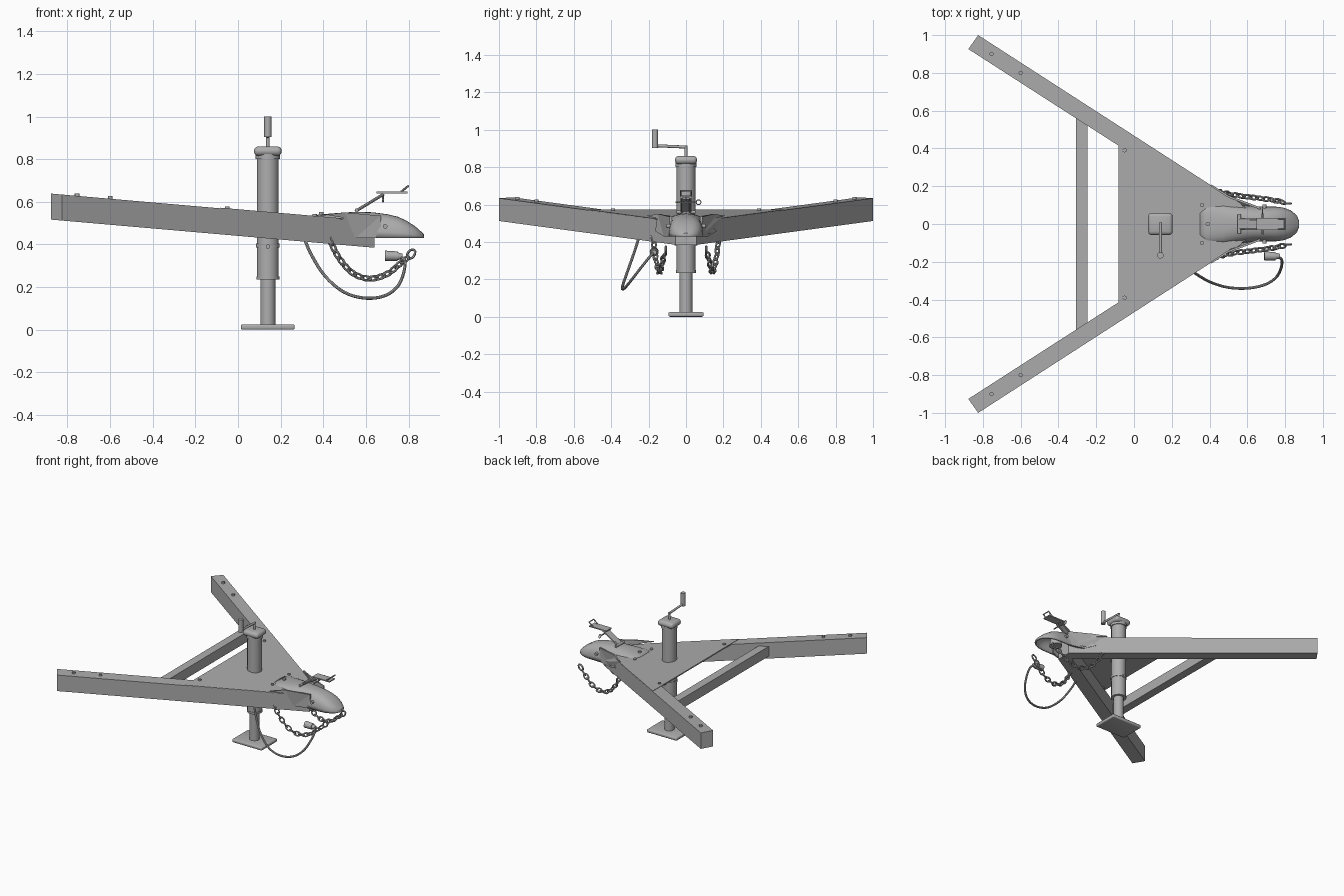
import bpy, bmesh, math
from mathutils import Vector, Matrix

if "Cube" in bpy.data.objects:
    bpy.data.objects.remove(bpy.data.objects["Cube"])

grey = bpy.data.materials.new("steel_grey")
grey.diffuse_color = (0.42, 0.42, 0.42, 1)
grey.use_nodes = True
grey.node_tree.nodes["Principled BSDF"].inputs["Base Color"].default_value = grey.diffuse_color


def finish(name, bm, smooth=True):
    bmesh.ops.recalc_face_normals(bm, faces=bm.faces)
    me = bpy.data.meshes.new(name)
    bm.to_mesh(me)
    bm.free()
    me.materials.append(grey)
    ob = bpy.data.objects.new(name, me)
    bpy.context.collection.objects.link(ob)
    if smooth:
        bpy.ops.object.select_all(action='DESELECT')
        bpy.context.view_layer.objects.active = ob
        ob.select_set(True)
        bpy.ops.object.shade_smooth_by_angle(angle=math.radians(35))
    return ob


def slab(name, poly, low, high):
    """Plan outline extruded between two height functions of x."""
    bm = bmesh.new()
    b = [bm.verts.new((x, y, low(x))) for x, y in poly]
    t = [bm.verts.new((x, y, high(x))) for x, y in poly]
    bm.faces.new(b)
    bm.faces.new(t)
    for i in range(len(poly)):
        j = (i + 1) % len(poly)
        bm.faces.new((b[i], b[j], t[j], t[i]))
    return finish(name, bm, False)


def rod(name, a, b, r1, r2=None, n=24):
    a, b = Vector(a), Vector(b)
    m = Matrix.Translation((a + b) / 2) @ (b - a).to_track_quat('Z', 'Y').to_matrix().to_4x4()
    bm = bmesh.new()
    bmesh.ops.create_cone(bm, cap_ends=True, segments=n, radius1=r1,
                          radius2=r1 if r2 is None else r2, depth=(b - a).length, matrix=m)
    return finish(name, bm)


def box(name, c, s, bevel=0, rot=0, edges=None):
    bm = bmesh.new()
    m = Matrix.Translation(c) @ Matrix.Rotation(rot, 4, 'Y') @ Matrix.Diagonal((*s, 1))
    bmesh.ops.create_cube(bm, size=1, matrix=m)
    if bevel:
        bmesh.ops.bevel(bm, geom=list(bm.edges), offset=bevel, segments=3, profile=0.5,
                        affect='EDGES')
    return finish(name, bm, bevel > 0)


def spline(pts, steps=24):
    """Smooth path through the points."""
    p = [Vector(q) for q in pts]
    p = [2 * p[0] - p[1]] + p + [2 * p[-1] - p[-2]]
    out = []
    for i in range(1, len(p) - 2):
        for k in range(steps):
            t = k / steps
            out.append(0.5 * (2 * p[i] + (p[i + 1] - p[i - 1]) * t
                       + (2 * p[i - 1] - 5 * p[i] + 4 * p[i + 1] - p[i + 2]) * t * t
                       + (3 * p[i] - p[i - 1] - 3 * p[i + 1] + p[i + 2]) * t ** 3))
    return out + [p[-2]]


def tube(name, paths, r, sides=8, closed=False):
    """Round wire swept along each path, all joined in one mesh."""
    bm = bmesh.new()
    for path in paths:
        n, rings, up = len(path), [], None
        for i, p in enumerate(path):
            d = (path[(i + 1) % n] - path[i - 1]) if closed else \
                (path[min(i + 1, n - 1)] - path[max(i - 1, 0)])
            d.normalize()
            up = d.orthogonal() if up is None else up - d * up.dot(d)
            up.normalize()
            side = d.cross(up)
            rings.append([bm.verts.new(p + r * (up * math.cos(a) + side * math.sin(a)))
                          for a in (2 * math.pi * k / sides for k in range(sides))])
        for i in range(n if closed else n - 1):
            A, B = rings[i], rings[(i + 1) % n]
            for k in range(sides):
                l = (k + 1) % sides
                bm.faces.new((A[k], A[l], B[l], B[k]))
        if not closed:
            bm.faces.new(rings[0])
            bm.faces.new(rings[-1])
    return finish(name, bm)


def oval(c, d, side, a, b, n=12):
    return [c + d * (a * math.cos(t)) + side * (b * math.sin(t))
            for t in (2 * math.pi * k / n for k in range(n))]


# sloping frame heights
top = lambda x: 0.638 - 0.087 * (x + 0.87)
bottom = lambda x: top(x) - 0.122

for s, side in ((1, "left"), (-1, "right")):
    # main beam with its square-cut rear end
    slab("beam_" + side, [(-.825, s * 1.0), (.64, s * .055), (.64, 0), (.563, 0),
                          (-.877, s * .926)], bottom, top)
    # bolts
    for i, (x, y) in enumerate(((-.755, .9), (-.6, .8), (-.05, .39), (.36, .1))):
        rod(f"bolt_{side}_{i}", (x, s * y, top(x) - .01), (x, s * y, top(x) + .012), .011, n=12)
    rod("coupler_bolt_" + side, (.69, s * .07, .485), (.69, s * .103, .485), .011, n=12)

    # coupler cheek wrapping the outer beam face
    bm = bmesh.new()
    outline = [(.41, .54), (.57, .512), (.48, .458), (.55, .43), (.67, .43), (.67, .535), (.5, .55)]
    yf = lambda x: max(.006 + 1.0 - .645 * (x + .825), .088)
    inner = [bm.verts.new((x, s * (yf(x) - .012), z)) for x, z in outline]
    outer = [bm.verts.new((x, s * yf(x), z)) for x, z in outline]
    f = [bm.faces.new(inner), bm.faces.new(outer)]
    for i in range(len(outline)):
        j = (i + 1) % len(outline)
        bm.faces.new((inner[i], inner[j], outer[j], outer[i]))
    bmesh.ops.triangulate(bm, faces=f)
    finish("coupler_cheek_" + side, bm, False)

    # safety chain, alternate links turned a quarter
    path = spline([(.43, s * .175, .42), (.475, s * .165, .335), (.54, s * .152, .265),
                   (.62, s * .142, .24), (.70, s * .132, .262), (.76, s * .122, .31),
                   (.80, s * .112, .34)])
    dist, links, flip = 1, [], False
    for i in range(1, len(path)):
        dist += (path[i] - path[i - 1]).length
        if dist > .034:
            dist, flip = 0, not flip
            d = (path[i] - path[i - 1]).normalized()
            u = d.cross(Vector((0, 1, 0))).normalized()
            v = d.cross(u)
            w = (u + v if flip else u - v).normalized()
            links.append(oval(path[i], d, w, .024, .014))
    tube("chain_" + side, links, .0055, 6, True)
    tube("chain_hook_" + side, [oval(Vector((.812, s * .108, .355)), Vector((.6, 0, .8)),
                                     Vector((.8, 0, -.6)), .024, .016)], .006, 6, True)

# gusset plate and cross bar
slab("gusset_plate", [(-.083, .412), (-.083, .52), (.46, .17), (.56, .06), (.56, -.06),
                      (.46, -.17), (-.083, -.52), (-.083, -.412)],
     lambda x: top(x) - .006, lambda x: top(x) + .003)
slab("cross_bar", [(-.307, .56), (-.245, .52), (-.245, -.52), (-.307, -.56)],
     lambda x: .485, lambda x: .56)

# coupler shell: arched sections, open underneath
bm = bmesh.new()
rings, N = [], 20
for x, w, lo, hi in ((.35, .07, .53, .537), (.39, .1, .515, .541), (.47, .112, .475, .548),
                     (.55, .104, .435, .553), (.63, .094, .43, .551), (.70, .092, .43, .542),
                     (.75, .092, .43, .53), (.79, .087, .43, .512), (.83, .072, .43, .486),
                     (.86, .048, .43, .46), (.873, .02, .43, .447)):
    row = []
    for k in range(N + 1):
        a = math.pi * k / N
        c, q = math.cos(a), math.sin(a)
        row.append(bm.verts.new((x, w * math.copysign(abs(c) ** .75, c),
                                 lo + (hi - lo) * q ** .75)))
    rings.append(row)
for A, B in zip(rings, rings[1:]):
    for k in range(N):
        bm.faces.new((A[k], A[k + 1], B[k + 1], B[k]))
bm.faces.new(rings[-1])
shell = finish("coupler_shell", bm)
mod = shell.modifiers.new("thickness", 'SOLIDIFY')
mod.thickness = .01
mod.offset = -1
rod("coupler_rear_bolt", (.39, 0, .535), (.39, 0, .552), .011, n=12)
# ball clamp inside the coupler
rod("ball_clamp", (.71, 0, .44), (.71, 0, .53), .045, .03)

# latch: pivot, arms, plate, handle and safety pin
rod("latch_pivot", (.557, -.05, .56), (.557, .05, .56), .009, n=12)
for s in (1, -1):
    tube(f"latch_arm_{s}", [[Vector((.55, s * .022, .555)), Vector((.685, s * .022, .637))]], .007)
box("latch_web", (.615, 0, .597), (.14, .04, .008), rot=-math.radians(31))
box("latch_plate", (.722, 0, .644), (.145, .064, .008))
tube("latch_handle", [[Vector(p) for p in ((.765, -.028, .647), (.798, -.028, .674),
                       (.798, .028, .674), (.765, .028, .647))]], .005)
rod("latch_post", (.68, 0, .60), (.68, 0, .645), .004, n=8)
rod("safety_pin", (.68, -.055, .612), (.68, .055, .612), .005, n=8)
tube("safety_pin_ring", [oval(Vector((.68, .067, .612)), Vector((0, 1, 0)),
                              Vector((0, 0, 1)), .013, .013)], .003, 6, True)

# jack
jx = .14
rod("jack_tube", (jx, 0, .24), (jx, 0, .83), .051, n=32)
rod("jack_collar", (jx, 0, .385), (jx, 0, .405), .055, n=32)
rod("jack_lower_ring", (jx, 0, .235), (jx, 0, .25), .054, n=32)
rod("jack_leg", (jx, 0, .02), (jx, 0, .25), .035, n=32)
box("jack_foot", (jx, 0, .0125), (.252, .188, .025), .008)
box("jack_cap", (jx, 0, .838), (.13, .118, .044), .02)
rod("jack_cap_base", (jx, 0, .80), (jx, 0, .825), .057, n=32)
rod("jack_pin", (jx, -.062, .39), (jx, .062, .39), .01, n=12)
rod("crank_shaft", (jx, 0, .85), (jx, 0, .913), .008, n=16)
rod("crank_arm", (jx, .008, .907), (jx, -.175, .915), .008, n=16)
rod("crank_handle", (jx, -.166, .903), (jx, -.166, 1.0), .017, n=20)

# wiring cable and plug
tube("cable", [spline([(.31, -.25, .43), (.345, -.275, .35), (.41, -.31, .25), (.50, -.336, .175),
                       (.60, -.34, .148), (.69, -.322, .16), (.75, -.285, .205),
                       (.778, -.235, .27), (.782, -.19, .325), (.755, -.17, .345)], 8)], .0075)
rod("plug_body", (.69, -.17, .347), (.75, -.17, .345), .024, .022)
rod("plug_tail", (.745, -.17, .345), (.772, -.17, .344), .019, .012)
